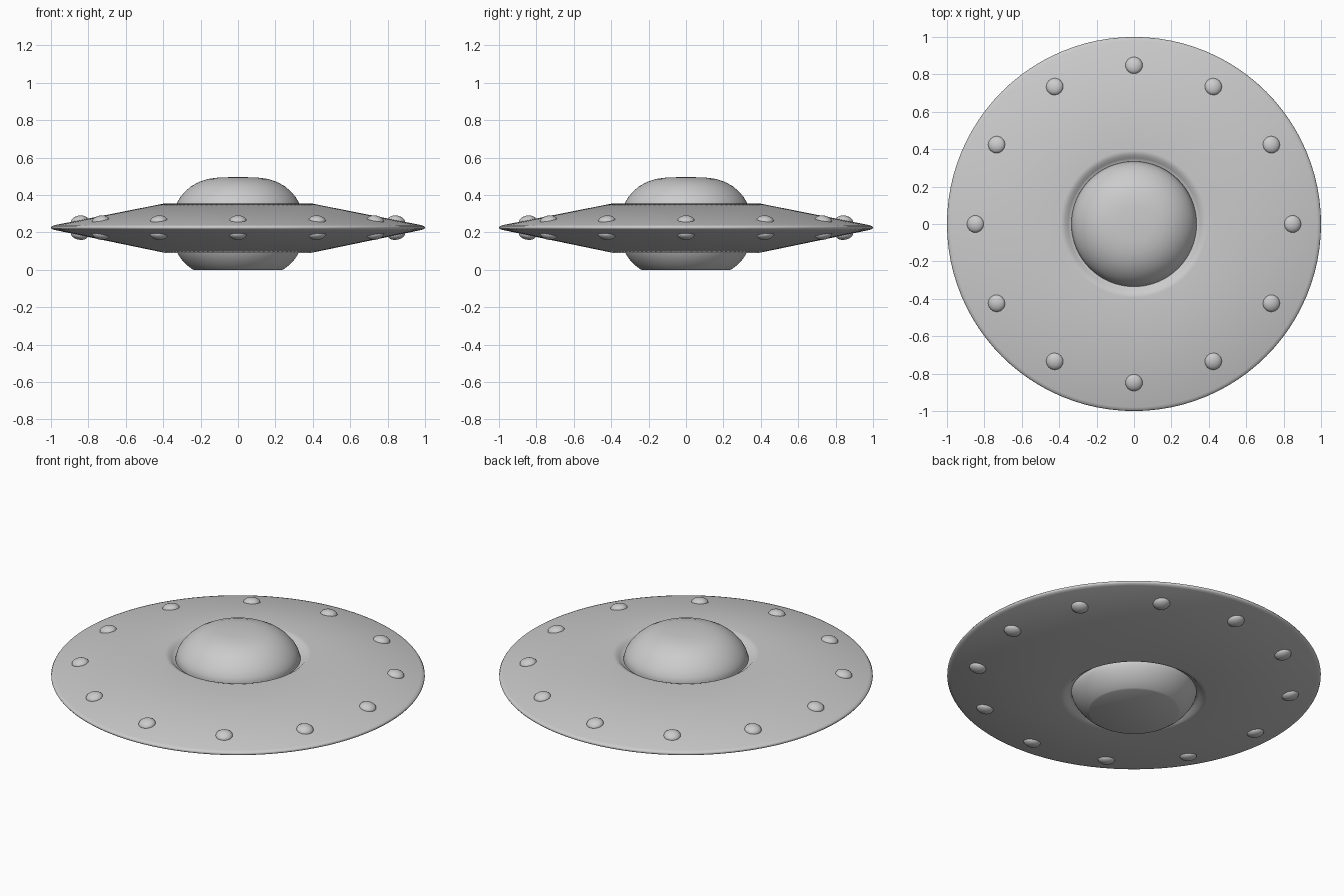
import bpy, math

if "Cube" in bpy.data.objects:
    bpy.data.objects.remove(bpy.data.objects["Cube"])

SEGMENTS = 96


def lathe(name, profile):
    """Revolve (radius, height) points about z; radius 0 becomes a pole."""
    verts, rings, faces = [], [], []
    for r, z in profile:
        n = 1 if r == 0 else SEGMENTS
        rings.append(range(len(verts), len(verts) + n))
        for i in range(n):
            a = 2 * math.pi * i / SEGMENTS
            verts.append((r * math.cos(a), r * math.sin(a), z))
    for lo, hi in zip(rings, rings[1:]):
        for i in range(SEGMENTS):
            j = (i + 1) % SEGMENTS
            if len(lo) == 1:
                faces.append((lo[0], hi[j], hi[i]))
            elif len(hi) == 1:
                faces.append((lo[i], lo[j], hi[0]))
            else:
                faces.append((lo[i], lo[j], hi[j], hi[i]))
    mesh = bpy.data.meshes.new(name)
    mesh.from_pydata(verts, [], faces)
    mesh.shade_smooth()
    obj = bpy.data.objects.new(name, mesh)
    bpy.context.collection.objects.link(obj)
    return obj


# Saucer hull with rounded rim and a recessed lip around each dome
lathe("saucer_hull", [
    (0, 0.125), (0.335, 0.122), (0.352, 0.112), (0.368, 0.097), (0.392, 0.091),
    (0.98, 0.213), (0.995, 0.218), (1.0, 0.226), (0.995, 0.234), (0.98, 0.239),
    (0.392, 0.355), (0.368, 0.349), (0.352, 0.334), (0.335, 0.324), (0, 0.321)])

# Upper cockpit dome
lathe("upper_dome", [
    (0, 0.31), (0.33, 0.312), (0.335, 0.325), (0.325, 0.36), (0.309, 0.388),
    (0.285, 0.417), (0.25, 0.447), (0.208, 0.47), (0.16, 0.486), (0.1, 0.494),
    (0, 0.496)])

# Lower dome with a flat base
lower = lathe("lower_dome", [
    (0, 0), (0.238, 0), (0.247, 0.005), (0.275, 0.026), (0.3, 0.053), (0.318, 0.078),
    (0.329, 0.1), (0.335, 0.12), (0.33, 0.135), (0, 0.137)])
bpy.context.view_layer.objects.active = lower
lower.select_set(True)
bpy.ops.object.shade_smooth_by_angle(angle=math.radians(40))

# Rings of lights on the upper and lower hull
for side, z, tilt in (("upper", 0.263, 0.19), ("lower", 0.188, -0.19)):
    for i in range(12):
        a = math.radians(30 * i)
        bpy.ops.mesh.primitive_uv_sphere_add(
            segments=24, ring_count=12, radius=1,
            location=(0.848 * math.cos(a), 0.848 * math.sin(a), z),
            rotation=(0, tilt, a))
        light = bpy.context.object
        light.name = f"{side}_light_{i + 1}"
        light.scale = (0.046, 0.046, 0.027)
        light.data.shade_smooth()
